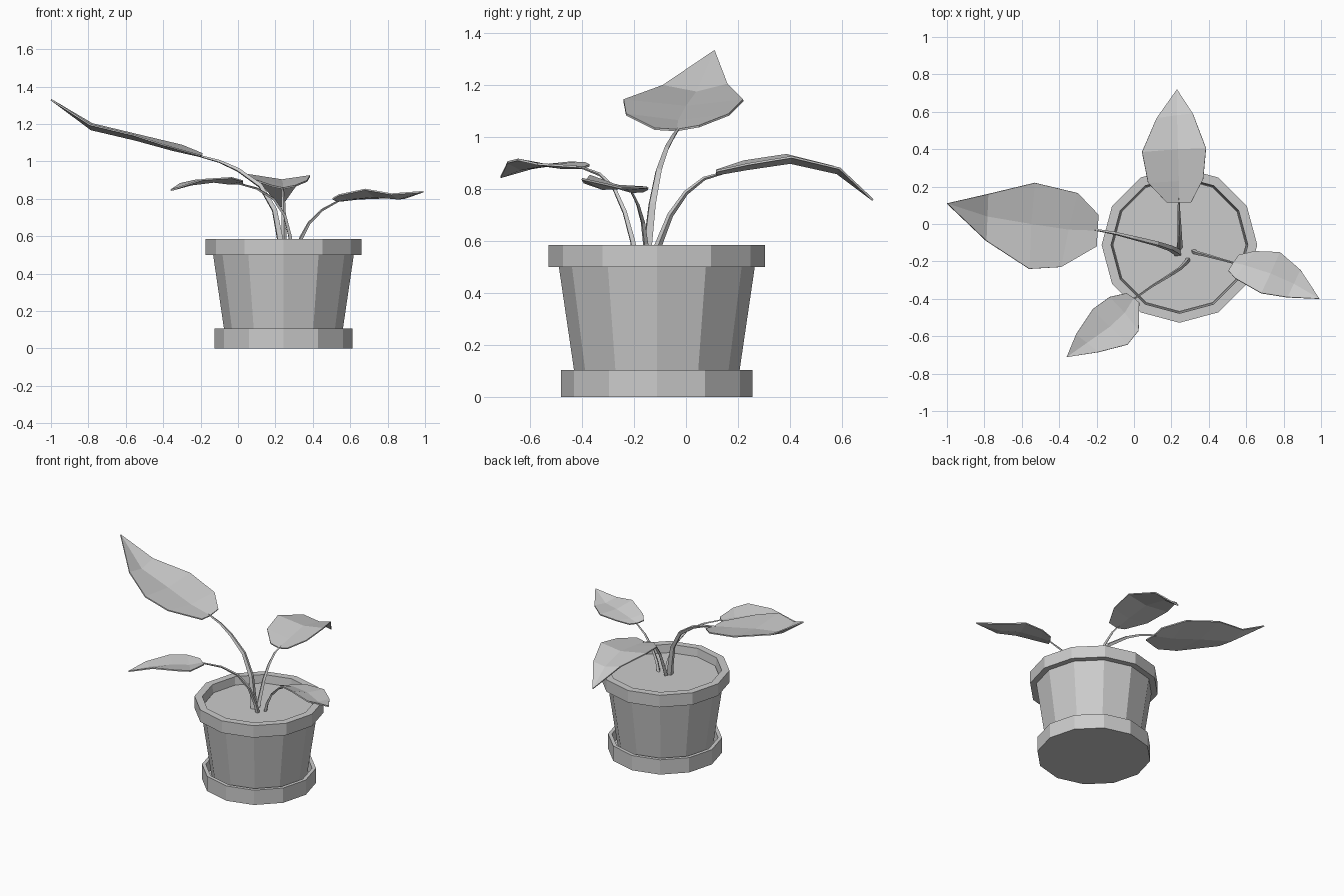
import bpy, bmesh, math

CX, CY, SIDES = 0.243, -0.112, 12


def finish(name, bm):
    bmesh.ops.recalc_face_normals(bm, faces=bm.faces[:])
    me = bpy.data.meshes.new(name)
    bm.to_mesh(me)
    bm.free()
    ob = bpy.data.objects.new(name, me)
    bpy.context.collection.objects.link(ob)
    return ob


def lathe(name, profile):
    """Revolve (radius, z) points into a faceted solid of 12 sides."""
    bm = bmesh.new()
    rings = []
    for r, z in profile:
        rings.append([bm.verts.new((CX + r * math.cos(i * math.tau / SIDES),
                                    CY + r * math.sin(i * math.tau / SIDES), z))
                      for i in range(SIDES)])
    for a, b in zip(rings, rings[1:]):
        for i in range(SIDES):
            j = (i + 1) % SIDES
            bm.faces.new((a[i], a[j], b[j], b[i]))
    bm.faces.new(rings[0])
    bm.faces.new(rings[-1])
    return finish(name, bm)


def leaf(name, rows, tip):
    """Rows of left / midrib / right points closing on a pointed tip."""
    bm = bmesh.new()
    vs = [[bm.verts.new(p) for p in row] for row in rows]
    end = bm.verts.new(tip)
    for a, b in zip(vs, vs[1:]):
        for i in (0, 1):
            bm.faces.new((a[i], a[i + 1], b[i + 1], b[i]))
    for i in (0, 1):
        bm.faces.new((vs[-1][i], vs[-1][i + 1], end))
    ob = finish(name, bm)
    mod = ob.modifiers.new("thickness", 'SOLIDIFY')
    mod.thickness = 0.008
    mod.offset = 0


def stem(name, pts, r0, r1):
    """Tapered four-sided stalk along a path."""
    cu = bpy.data.curves.new(name, 'CURVE')
    cu.dimensions = '3D'
    cu.bevel_depth = 1.0
    cu.bevel_resolution = 0
    cu.use_fill_caps = True
    sp = cu.splines.new('POLY')
    sp.points.add(len(pts) - 1)
    for i, p in enumerate(pts):
        sp.points[i].co = (*p, 1)
        sp.points[i].radius = r0 + (r1 - r0) * i / (len(pts) - 1)
    sp.use_smooth = False
    bpy.context.collection.objects.link(bpy.data.objects.new(name, cu))


# Saucer, pot with overhanging rim, soil
lathe("saucer", [(.368, 0), (.368, .105), (.343, .105), (.335, .035)])
lathe("pot", [(.307, .03), (.376, .50), (.416, .50), (.416, .585),
              (.366, .585), (.358, .51)])
lathe("soil", [(.355, .50), (.356, .53)])

# Large left leaf
stem("left_stem", [(.235, -.155, .52), (.222, -.145, .60), (.195, -.13, .74),
                   (.12, -.105, .87), (0, -.075, .955), (-.1, -.05, 1.0),
                   (-.21, -.03, 1.03)], .023, .006)
leaf("left_leaf", [
    [(-.19, .05, 1.04), (-.195, -.035, 1.025), (-.2, -.12, 1.03)],
    [(-.30, .165, 1.085), (-.35, -.03, 1.06), (-.39, -.23, 1.085)],
    [(-.53, .22, 1.14), (-.55, 0, 1.115), (-.56, -.24, 1.14)],
    [(-.78, .16, 1.20), (-.785, .04, 1.17), (-.79, -.09, 1.195)]],
    (-1, .11, 1.33))

# Back leaf
stem("back_stem", [(.245, -.13, .52), (.245, -.10, .60), (.245, -.06, .70),
                   (.243, 0, .785), (.24, .07, .84), (.24, .14, .86)], .016, .005)
leaf("back_leaf", [
    [(.175, .115, .87), (.24, .115, .855), (.305, .115, .868)],
    [(.075, .22, .905), (.24, .23, .875), (.37, .24, .895)],
    [(.043, .385, .93), (.235, .40, .90), (.385, .405, .922)],
    [(.12, .565, .885), (.23, .58, .86), (.315, .59, .878)]],
    (.23, .718, .757))

# Front left leaf
stem("front_stem", [(.29, -.19, .52), (.278, -.205, .60), (.25, -.235, .71),
                    (.19, -.275, .80), (.1, -.33, .855), (0, -.40, .882)], .014, .005)
leaf("front_leaf", [
    [(-.04, -.37, .89), (0, -.395, .88), (.028, -.42, .885)],
    [(-.13, -.39, .90), (-.05, -.475, .88), (.025, -.57, .895)],
    [(-.22, -.455, .90), (-.13, -.55, .89), (-.035, -.645, .912)],
    [(-.31, -.59, .88), (-.25, -.635, .875), (-.19, -.685, .902)]],
    (-.36, -.712, .845))

# Right leaf
stem("right_stem", [(.315, -.145, .52), (.337, -.155, .59), (.38, -.165, .67),
                    (.45, -.185, .74), (.54, -.21, .79)], .013, .005)
leaf("right_leaf", [
    [(.505, -.25, .80), (.53, -.208, .788), (.56, -.165, .79)],
    [(.54, -.29, .82), (.59, -.22, .80), (.645, -.145, .80)],
    [(.68, -.37, .85), (.73, -.265, .812), (.78, -.15, .805)],
    [(.82, -.392, .825), (.855, -.32, .80), (.89, -.245, .803)]],
    (.992, -.40, .838))
